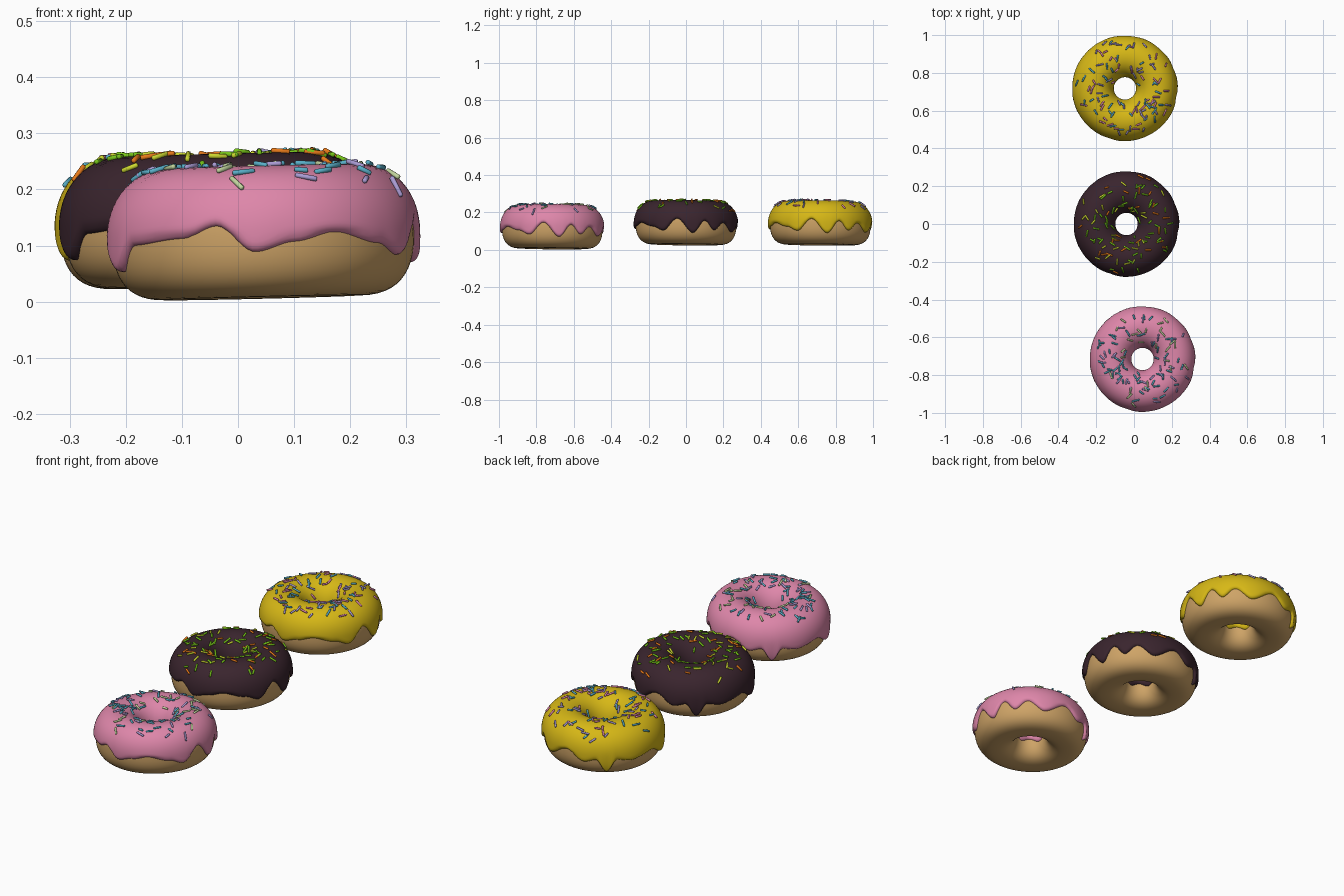
import bpy, bmesh, math, random
from mathutils import Vector, Matrix

if "Cube" in bpy.data.objects:
    bpy.data.objects.remove(bpy.data.objects["Cube"])

random.seed(7)
PI = math.pi
R, HW, HH, ZC = 0.169, 0.100, 0.112, 0.121   # ring radius, tube half sizes, centre height


def material(name, rgb):
    m = bpy.data.materials.new(name)
    m.diffuse_color = (*rgb, 1)
    m.use_nodes = True
    m.node_tree.nodes["Principled BSDF"].inputs["Base Color"].default_value = m.diffuse_color
    return m


DOUGH = material("golden dough", (0.62, 0.37, 0.135))
PINK = material("pink icing", (0.73, 0.24, 0.40))
DARK = material("chocolate icing", (0.042, 0.018, 0.027))
YELLOW = material("yellow icing", (0.68, 0.48, 0.008))
BLUE = material("light blue sugar", (0.10, 0.43, 0.58))
PALE = material("pale green sugar", (0.55, 0.68, 0.35))
LAVENDER = material("lavender sugar", (0.40, 0.33, 0.66))
LIME = material("lime sugar", (0.19, 0.58, 0.01))
LEMON = material("yellow green sugar", (0.62, 0.70, 0.03))
ORANGE = material("orange sugar", (0.79, 0.19, 0.01))

# height of the icing's outer edge by angle in degrees (drips and gaps)
EDGE = [(-161, .060), (-148, .106), (-122, .115), (-108, .136), (-93, .088), (-78, .105),
        (-62, .120), (-41, .100), (-27, .078), (-10, .142), (8, .066), (22, .132),
        (34, .082), (47, .122), (64, .075), (88, .128), (106, .085), (118, .100),
        (128, .040), (138, .100), (152, .088), (178, .105), (199, .060)]


def edge_height(th):
    a = (math.degrees(th) + 161) % 360 - 161
    for (a0, z0), (a1, z1) in zip(EDGE, EDGE[1:]):
        if a0 <= a <= a1:
            t = (a - a0) / (a1 - a0)
            return z0 + (z1 - z0) * t * t * (3 - 2 * t)
    return 0.1


def profile(phi):
    """Rounded tube section: flatter below, rounder above."""
    s, c = math.sin(phi), math.cos(phi)
    n = 2.1 if s > 0 else 2.6
    return (R + HW * math.copysign(abs(c) ** (2 / n), c),
            ZC + HH * math.copysign(abs(s) ** (2 / n), s))


def phi_at(z):
    d = max(-1, min(1, (z - ZC) / HH))
    return math.asin(math.copysign(abs(d) ** ((2.1 if d > 0 else 2.6) / 2), d))


def surface(th, phi, off=0.0):
    r, z = profile(phi)
    r0, z0 = profile(phi - 0.03)
    r1, z1 = profile(phi + 0.03)
    dr, dz = r1 - r0, z1 - z0
    k = math.hypot(dr, dz)
    r, z = r + off * dz / k, z - off * dr / k
    x, y = r * math.cos(th), r * math.sin(th)
    return Vector((x, y, z + 0.025 * x - 0.01 * y))   # slight tilt


def finish(bm, name, mats, loc):
    bmesh.ops.recalc_face_normals(bm, faces=bm.faces)
    me = bpy.data.meshes.new(name)
    bm.to_mesh(me)
    bm.free()
    for m in mats:
        me.materials.append(m)
    ob = bpy.data.objects.new(name, me)
    ob.location = loc
    bpy.context.collection.objects.link(ob)
    bpy.ops.object.select_all(action='DESELECT')
    ob.select_set(True)
    bpy.context.view_layer.objects.active = ob
    bpy.ops.object.shade_smooth_by_angle(angle=math.radians(60))
    return ob


def sweep(rows, closed):
    """Skin rows of points around the ring; closed also joins each row's ends."""
    bm = bmesh.new()
    vs = [[bm.verts.new(p) for p in row] for row in rows]
    n, m = len(vs), len(vs[0])
    for i in range(n):
        a, b = vs[i], vs[(i + 1) % n]
        for j in range(m if closed else m - 1):
            k = (j + 1) % m
            bm.faces.new((a[j], b[j], b[k], a[k]))
    return bm


def dough(name, loc):
    rows = [[surface(2 * PI * i / 96, 2 * PI * j / 48) for j in range(48)] for i in range(96)]
    finish(sweep(rows, True), name, [DOUGH], loc)


def icing(name, mat, loc):
    rows = []
    for i in range(180):
        th = 2 * PI * i / 180
        ze = edge_height(th)
        lo = phi_at(ze)
        hi = PI - phi_at(0.10 + 0.008 * math.sin(5 * th))
        drip = max(0, min(1, (0.10 - ze) / 0.04))
        row = []
        for j in range(41):
            phi = lo + (hi - lo) * (1 - math.cos(PI * j / 40)) / 2
            d = min(1, min(phi - lo, hi - phi) / 0.13)
            off = -0.003 + 0.013 * math.sqrt(max(0, 1 - (1 - d) ** 2))
            off += 0.004 * drip * d * math.exp(-((phi - lo) / 0.35) ** 2)
            row.append(surface(th, phi, off))
        rows.append(row)
    finish(sweep(rows, False), name, [mat], loc)


def sprinkles(name, mats, loc, count=105):
    bm = bmesh.new()
    for _ in range(count):
        th = random.uniform(0, 2 * PI)
        phi = math.radians(random.triangular(28, 152, 85))
        p = surface(th, phi, 0.0125)
        nrm = (surface(th, phi, 0.03) - p).normalized()
        side = Vector((-math.sin(th), math.cos(th), 0))
        axis = Matrix.Rotation(random.uniform(0, PI), 3, nrm) @ side
        axis = (axis + nrm * random.uniform(-0.15, 0.15)).normalized()
        rot = axis.to_track_quat('Z', 'Y').to_matrix().to_4x4()
        half, rad = random.uniform(0.012, 0.021), 0.0046
        mi = random.randrange(len(mats))
        # rounded rod made of four rings
        rings = []
        for z, r in ((-half, 0.6), (-half + 0.002, 1), (half - 0.002, 1), (half, 0.6)):
            rings.append([bm.verts.new(Matrix.Translation(p) @ rot @ Vector(
                (rad * r * math.cos(k * PI / 4), rad * r * math.sin(k * PI / 4), z)))
                for k in range(8)])
        faces = [bm.faces.new(rings[0][::-1]), bm.faces.new(rings[3])]
        for a, b in zip(rings, rings[1:]):
            for k in range(8):
                q = (k + 1) % 8
                faces.append(bm.faces.new((a[k], a[q], b[q], b[k])))
        for f in faces:
            f.material_index = mi
    finish(bm, name, mats, loc)


# three ring doughnuts in a row
for label, mat, loc, sugar in (
        ("pink", PINK, (0.045, -0.715, -0.002), [BLUE, BLUE, PALE, LAVENDER]),
        ("chocolate", DARK, (-0.04, 0.0, 0.019), [LIME, LIME, LEMON, ORANGE]),
        ("yellow", YELLOW, (-0.048, 0.718, 0.018), [BLUE, LAVENDER, PINK])):
    dough(label + "_doughnut_dough", loc)
    icing(label + "_doughnut_icing", mat, loc)
    sprinkles(label + "_doughnut_sprinkles", sugar, loc)
